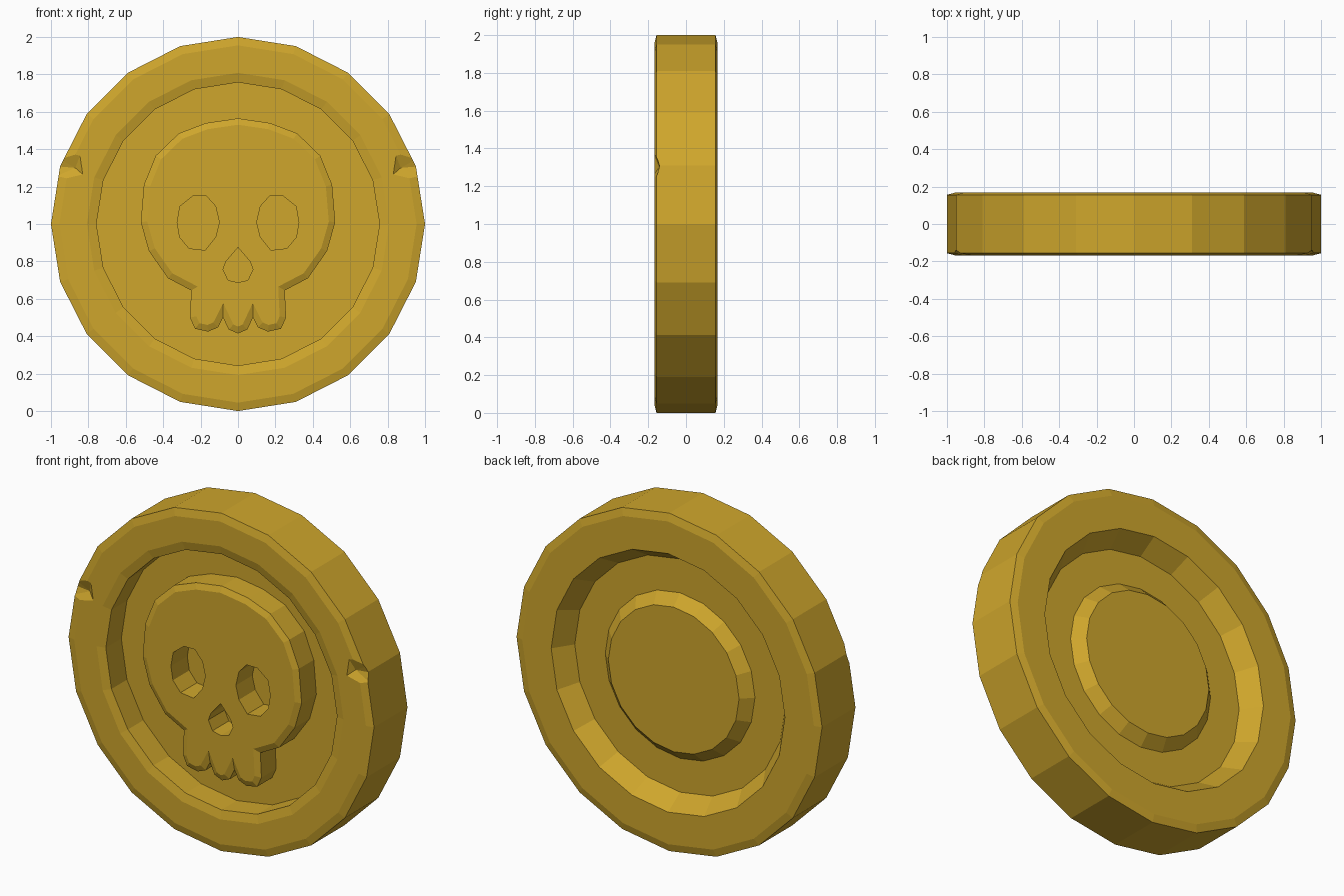
import bpy, bmesh, math

if "Cube" in bpy.data.objects:
    bpy.data.objects.remove(bpy.data.objects["Cube"])

gold = bpy.data.materials.new("gold")
gold.diffuse_color = (0.62, 0.38, 0.025, 1)
gold.use_nodes = True
gold.node_tree.nodes["Principled BSDF"].inputs["Base Color"].default_value = gold.diffuse_color


def finish(bm, name):
    bmesh.ops.recalc_face_normals(bm, faces=bm.faces)
    me = bpy.data.meshes.new(name)
    bm.to_mesh(me)
    bm.free()
    me.materials.append(gold)
    ob = bpy.data.objects.new(name, me)
    bpy.context.collection.objects.link(ob)
    return ob


def lathe(name, profile, sides=20):
    """Rings of (radius, y) around the y axis, closed by flat end caps."""
    bm = bmesh.new()
    rings = []
    for r, y in profile:
        rings.append([bm.verts.new((r * math.cos(2 * math.pi * i / sides), y,
                                    1 + r * math.sin(2 * math.pi * i / sides)))
                      for i in range(sides)])
    for a, b in zip(rings, rings[1:]):
        for i in range(sides):
            j = (i + 1) % sides
            bm.faces.new((a[i], a[j], b[j], b[i]))
    bm.faces.new(rings[0])
    bm.faces.new(rings[-1])
    return finish(bm, name)


def slab(name, outline, y_front, y_back, bevel=0.0, drop=0.0):
    """Extruded (x, z) outline with an optional sloped border on the front."""
    bm = bmesh.new()
    front = bm.faces.new([bm.verts.new((x, y_front + drop, z)) for x, z in outline])
    back = [bm.verts.new((x, y_back, z)) for x, z in outline]
    fv = list(front.verts)
    n = len(fv)
    for i in range(n):
        j = (i + 1) % n
        bm.faces.new((fv[i], fv[j], back[j], back[i]))
    bm.faces.new(back)
    bmesh.ops.recalc_face_normals(bm, faces=bm.faces)
    if bevel:
        bmesh.ops.inset_region(bm, faces=[front], thickness=bevel,
                               use_even_offset=True, use_boundary=True)
        for v in front.verts:
            v.co.y = y_front
    return finish(bm, name)


def cut(target, cutter):
    mod = target.modifiers.new("cut", 'BOOLEAN')
    mod.operation = 'DIFFERENCE'
    mod.solver = 'EXACT'
    mod.object = cutter
    bpy.context.view_layer.objects.active = target
    bpy.ops.object.modifier_apply(modifier=mod.name)
    bpy.data.objects.remove(cutter)


def mirrored(half):
    """Complete a half outline whose first and last points lie on x = 0."""
    return half + [(-x, z) for x, z in reversed(half[1:-1])]


# Coin body: front recess, rim, edge, back recess and raised back disc
FLOOR = -0.01
coin = lathe("coin", [
    (0.757, FLOOR), (0.757, -0.155), (0.808, -0.168), (0.955, -0.168), (1.0, -0.156),
    (1.0, 0.156), (0.955, 0.168), (0.765, 0.168), (0.69, 0.055),
    (0.49, 0.055), (0.428, 0.115)])

# Chipped notches on both sides of the front rim
for s in (1, -1):
    bm = bmesh.new()
    mouth = [(0.845, 1.365), (0.83, 1.265), (1.1, 1.20), (1.1, 1.43)]
    pts = [(x, y, z) for x, z in mouth for y in (-0.168, -0.25)]
    pts += [(0.87, -0.142, 1.30), (1.1, -0.135, 1.32)]
    for x, y, z in pts:
        bm.verts.new((s * x, y, z))
    bmesh.ops.convex_hull(bm, input=bm.verts)
    cut(coin, finish(bm, "notch_cutter"))

# Raised skull relief with three teeth
skull = slab("skull", mirrored([
    (0, 1.565), (0.17, 1.54), (0.316, 1.485), (0.44, 1.365), (0.503, 1.21),
    (0.52, 1.01), (0.476, 0.855), (0.374, 0.71), (0.25, 0.645), (0.257, 0.50),
    (0.23, 0.44), (0.16, 0.425), (0.107, 0.447), (0.08, 0.50), (0.05, 0.436),
    (0, 0.415)]), -0.163, FLOOR + 0.01, bevel=0.034, drop=0.015)

# Eye sockets and nose, cut through to the recess floor
eye = [(0.24, 1.15), (0.17, 1.15), (0.12, 1.095), (0.10, 1.01), (0.12, 0.93),
       (0.176, 0.86), (0.262, 0.87), (0.312, 0.93), (0.325, 1.01), (0.31, 1.095)]
nose = mirrored([(0, 0.875), (0.064, 0.80), (0.08, 0.757), (0.053, 0.70), (0, 0.687)])
for hole in (eye, [(-x, z) for x, z in eye], nose):
    cut(skull, slab("hole_cutter", hole, -0.3, 0.1))
